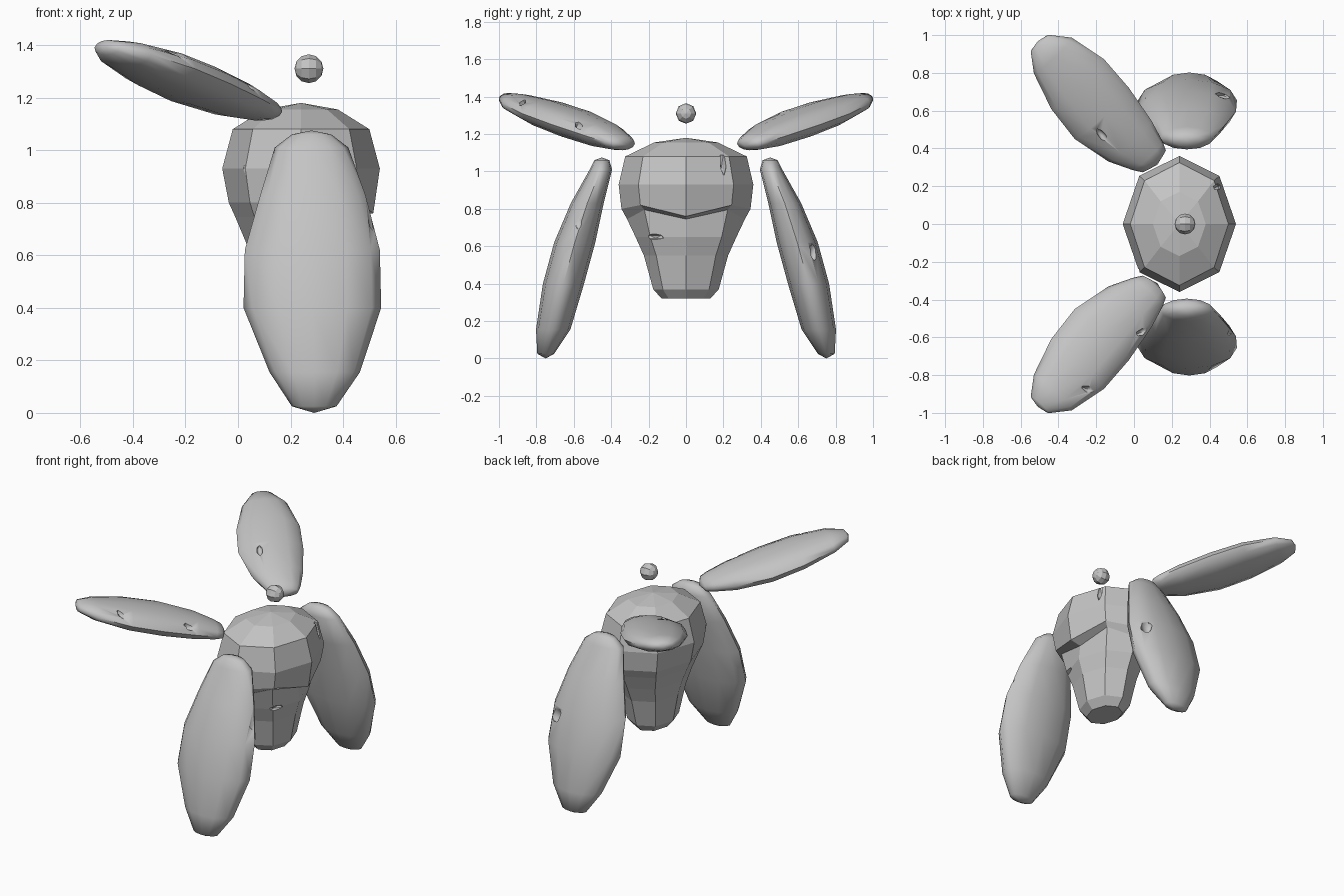
import bpy
import bmesh
from math import cos, sin, tau, radians
from mathutils import Matrix, Vector

cube = bpy.data.objects.get("Cube")
if cube:
    bpy.data.objects.remove(cube, do_unlink=True)

# One plain grey for everything
grey = bpy.data.materials.new("stone_grey")
grey.use_nodes = True
colour = (0.55, 0.55, 0.55, 1)
grey.diffuse_color = colour
grey.node_tree.nodes["Principled BSDF"].inputs["Base Color"].default_value = colour


def finish(bm, name, smooth=False):
    bmesh.ops.recalc_face_normals(bm, faces=bm.faces)
    mesh = bpy.data.meshes.new(name)
    bm.to_mesh(mesh)
    bm.free()
    obj = bpy.data.objects.new(name, mesh)
    bpy.context.collection.objects.link(obj)
    mesh.materials.append(grey)
    for poly in mesh.polygons:
        poly.use_smooth = smooth
    return obj


def loft(rings, sides, low, high):
    """Skin of elliptical rings (height, centre u, radius u, centre v, radius v) with end poles."""
    bm = bmesh.new()
    loops = []
    for t, cu, ru, cv, rv in rings:
        angles = [tau * i / sides for i in range(sides)]
        loops.append([bm.verts.new((cu + ru * cos(a), cv + rv * sin(a), t)) for a in angles])
    for lower, upper in zip(loops, loops[1:]):
        for i in range(sides):
            j = (i + 1) % sides
            bm.faces.new((lower[i], lower[j], upper[j], upper[i]))
    for loop, t, ring in ((loops[0], low, rings[0]), (loops[-1], high, rings[-1])):
        pole = bm.verts.new((ring[1], ring[3], t))
        for i in range(sides):
            bm.faces.new((loop[i], loop[(i + 1) % sides], pole))
    return bm


def gash(obj, place, size, turn=0):
    """Carve a small pointed nick out of a part."""
    bm = bmesh.new()
    bmesh.ops.create_icosphere(bm, subdivisions=1, radius=1)
    bm.transform(Matrix.Translation(place) @ Matrix.Rotation(radians(turn), 4, "Z")
                 @ Matrix.Diagonal((*size, 1)))
    cutter = finish(bm, "gash_cutter")
    cutter.hide_render = True
    mod = obj.modifiers.new("gash", "BOOLEAN")
    mod.operation = "DIFFERENCE"
    mod.solver = "EXACT"
    mod.object = cutter
    bpy.context.view_layer.objects.active = obj
    bpy.ops.object.modifier_apply(modifier=mod.name)
    bpy.data.objects.remove(cutter, do_unlink=True)


# Faceted tapering body
profile = [(0.32, 0.10, 0.13), (0.37, 0.145, 0.175), (0.55, 0.18, 0.225), (0.65, 0.21, 0.27),
           (0.745, 0.25, 0.315), (0.80, 0.275, 0.345), (0.93, 0.30, 0.36),
           (1.08, 0.26, 0.325), (1.155, 0.14, 0.17)]
bm = loft([(z, 0.24, rx, 0, ry) for z, rx, ry in profile], 8, 0.32, 1.18)
# Overhanging V-shaped brow
for v in bm.verts:
    if v.co.x > 0.34:
        middle = abs(v.co.y) < 0.01
        if abs(v.co.z - 0.80) < 0.001:
            v.co.z += -0.04 if middle else 0.02
        elif abs(v.co.z - 0.745) < 0.001:
            v.co.x -= 0.05 if middle else 0.01
            v.co.z += 0 if middle else 0.05
body = finish(bm, "body")
gash(body, (0.45, 0.20, 1.05), (0.04, 0.018, 0.08), 20)
gash(body, (0.40, -0.17, 0.65), (0.03, 0.06, 0.018), -20)
gash(body, (0.01, -0.25, 0.93), (0.025, 0.02, 0.06), 40)

# Floating bead above the body, poles along x
bm = bmesh.new()
bmesh.ops.create_uvsphere(bm, u_segments=8, v_segments=6, radius=0.055)
bm.transform(Matrix.Translation((0.27, 0, 1.31)) @ Matrix.Rotation(radians(90), 4, "Y"))
finish(bm, "bead")

# Lower petals hang down and outward
lower_rings = [(0.025, 0.29, 0.085, 0.75, 0.045), (0.155, 0.292, 0.172, 0.71, 0.092),
               (0.40, 0.283, 0.262, 0.655, 0.11), (0.62, 0.283, 0.257, 0.595, 0.11),
               (0.83, 0.285, 0.20, 0.528, 0.088), (1.01, 0.28, 0.14, 0.455, 0.06),
               (1.06, 0.28, 0.075, 0.45, 0.04)]

# Upper petals sweep back and up: height runs along the petal's own axis
upper_rings = [(0.025, 0.005, 0.085, 0, 0.035), (0.07, 0, 0.11, 0, 0.048),
               (0.19, -0.015, 0.157, 0, 0.068), (0.40, -0.023, 0.197, 0, 0.078),
               (0.60, -0.01, 0.192, 0, 0.073), (0.80, -0.002, 0.138, 0, 0.052),
               (0.895, -0.008, 0.065, 0, 0.03)]
across = Vector((0.729, 0.685, 0))
along = Vector((-0.685, 0.729, 0.28))
normal = across.cross(along).normalized()
upper_frame = Matrix.Translation((0.12, 0.31, 1.14)) @ Matrix(
    (across, normal, along)).transposed().to_4x4()

petals = {}
for side, flip in (("front", -1), ("back", 1)):
    mirror = Matrix.Diagonal((1, flip, 1, 1))
    bm = loft(lower_rings, 12, 0.0, 1.075)
    bm.transform(mirror)
    petals["lower", side] = finish(bm, "lower_petal_" + side, True)
    bm = loft(upper_rings, 12, 0.0, 0.91)
    bm.transform(mirror @ upper_frame)
    petals["upper", side] = finish(bm, "upper_petal_" + side, True)

# Nicks in the petals
gash(petals["lower", "front"], (0.53, -0.58, 0.73), (0.04, 0.03, 0.05))
gash(petals["lower", "back"], (0.47, 0.68, 0.57), (0.05, 0.025, 0.06))
gash(petals["upper", "back"], (-0.17, 0.47, 1.30), (0.05, 0.02, 0.035), 130)
gash(petals["upper", "front"], (-0.23, -0.88, 1.38), (0.06, 0.02, 0.035), -20)
gash(petals["upper", "front"], (0.05, -0.57, 1.25), (0.05, 0.02, 0.03), 20)

for petal in petals.values():
    bpy.ops.object.select_all(action="DESELECT")
    petal.select_set(True)
    bpy.context.view_layer.objects.active = petal
    bpy.ops.object.shade_smooth_by_angle(angle=radians(60))
